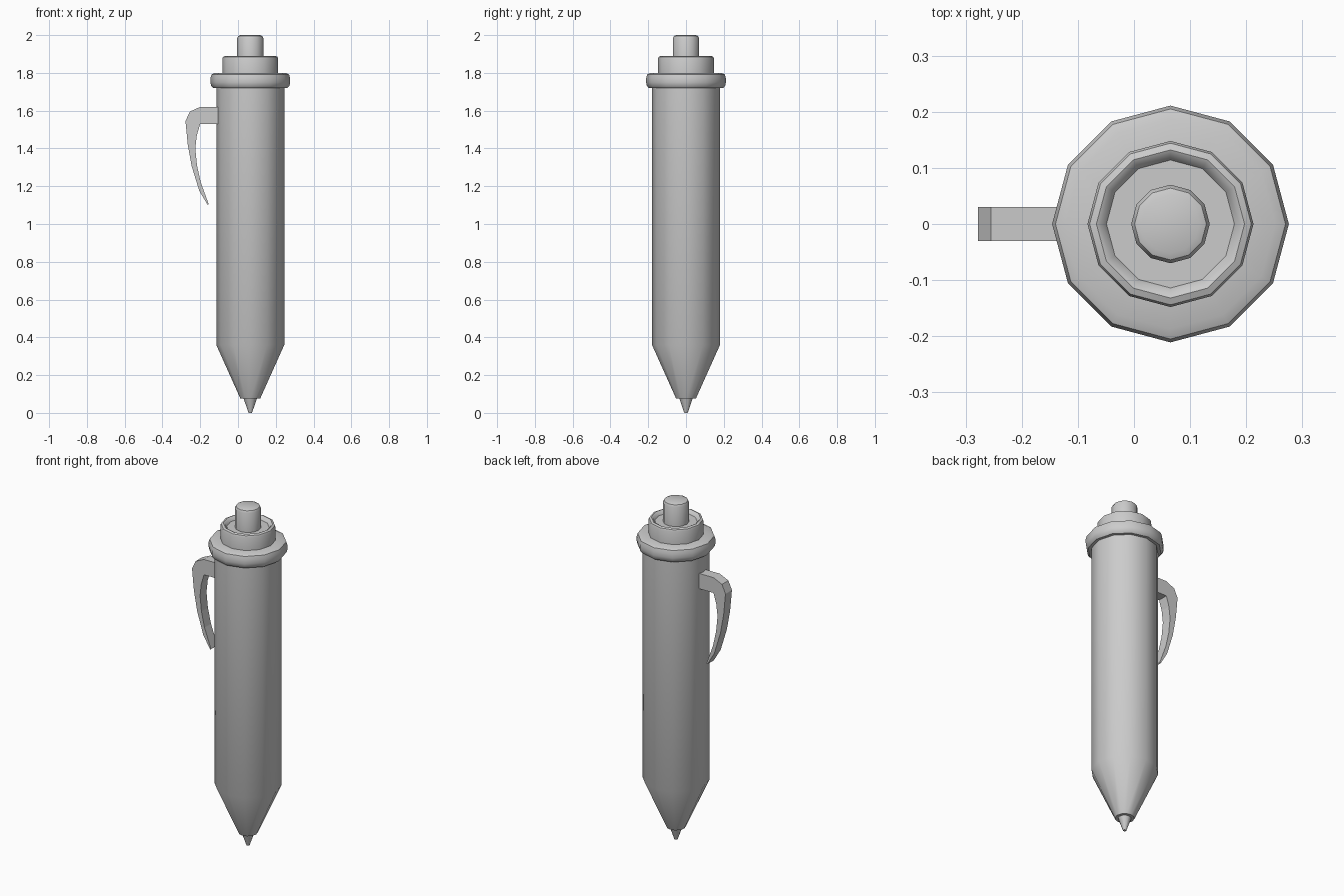
import bpy, bmesh
from math import cos, sin, pi, radians

cube = bpy.data.objects.get("Cube")
if cube:
    bpy.data.objects.remove(cube)

AXIS_X = 0.065
SIDES = 12

grey = bpy.data.materials.new("light_grey")
grey.use_nodes = True
colour = (0.6, 0.6, 0.6, 1)
grey.diffuse_color = colour
grey.node_tree.nodes["Principled BSDF"].inputs["Base Color"].default_value = colour


def finish(name, bm, smooth):
    bmesh.ops.recalc_face_normals(bm, faces=bm.faces)
    mesh = bpy.data.meshes.new(name)
    bm.to_mesh(mesh)
    bm.free()
    mesh.materials.append(grey)
    obj = bpy.data.objects.new(name, mesh)
    bpy.context.collection.objects.link(obj)
    if smooth:
        bpy.ops.object.select_all(action='DESELECT')
        obj.select_set(True)
        bpy.context.view_layer.objects.active = obj
        bpy.ops.object.shade_smooth_by_angle(angle=radians(32))
    return obj


def lathe(name, profile):
    """Turn a (radius, height) profile round the barrel axis and cap the ends."""
    bm = bmesh.new()
    rings = []
    for r, z in profile:
        rings.append([bm.verts.new((AXIS_X + r * cos(2 * pi * i / SIDES),
                                    r * sin(2 * pi * i / SIDES), z))
                      for i in range(SIDES)])
    for low, high in zip(rings, rings[1:]):
        for i in range(SIDES):
            j = (i + 1) % SIDES
            bm.faces.new((low[i], low[j], high[j], high[i]))
    bm.faces.new(rings[0])
    bm.faces.new(rings[-1])
    return finish(name, bm, True)


def extrude_side(name, outline, half_width):
    """Extrude an (x, z) outline across y."""
    bm = bmesh.new()
    face = bm.faces.new([bm.verts.new((x, -half_width, z)) for x, z in outline])
    new = bmesh.ops.extrude_face_region(bm, geom=[face])["geom"]
    verts = [v for v in new if isinstance(v, bmesh.types.BMVert)]
    bmesh.ops.translate(bm, verts=verts, vec=(0, 2 * half_width, 0))
    return finish(name, bm, False)


# Writing point and barrel
lathe("writing_tip", [(0.009, 0), (0.036, 0.078)])
lathe("barrel", [(0.052, 0.075), (0.18, 0.36), (0.18, 1.75)])

# Rounded collar
lathe("collar", [(0.178, 1.72), (0.197, 1.72), (0.208, 1.733), (0.211, 1.75),
                 (0.211, 1.772), (0.205, 1.792), (0.187, 1.8), (0.1, 1.8)])

# Stepped cap with a shallow recess around the button
lathe("cap", [(0.148, 1.79), (0.148, 1.875), (0.144, 1.885), (0.132, 1.89),
              (0.124, 1.886), (0.114, 1.87), (0.05, 1.87)])

# Push button
lathe("push_button", [(0.07, 1.86), (0.07, 1.983), (0.064, 1.995), (0.052, 2.0)])

# Hooked pocket clip
extrude_side("pocket_clip", [
    (-0.1, 1.62), (-0.2, 1.62), (-0.255, 1.595), (-0.278, 1.545),
    (-0.266, 1.42), (-0.245, 1.305), (-0.205, 1.175), (-0.16, 1.1),
    (-0.155, 1.105), (-0.197, 1.22), (-0.217, 1.31), (-0.226, 1.4),
    (-0.218, 1.47), (-0.2, 1.53), (-0.1, 1.53)], 0.03)
